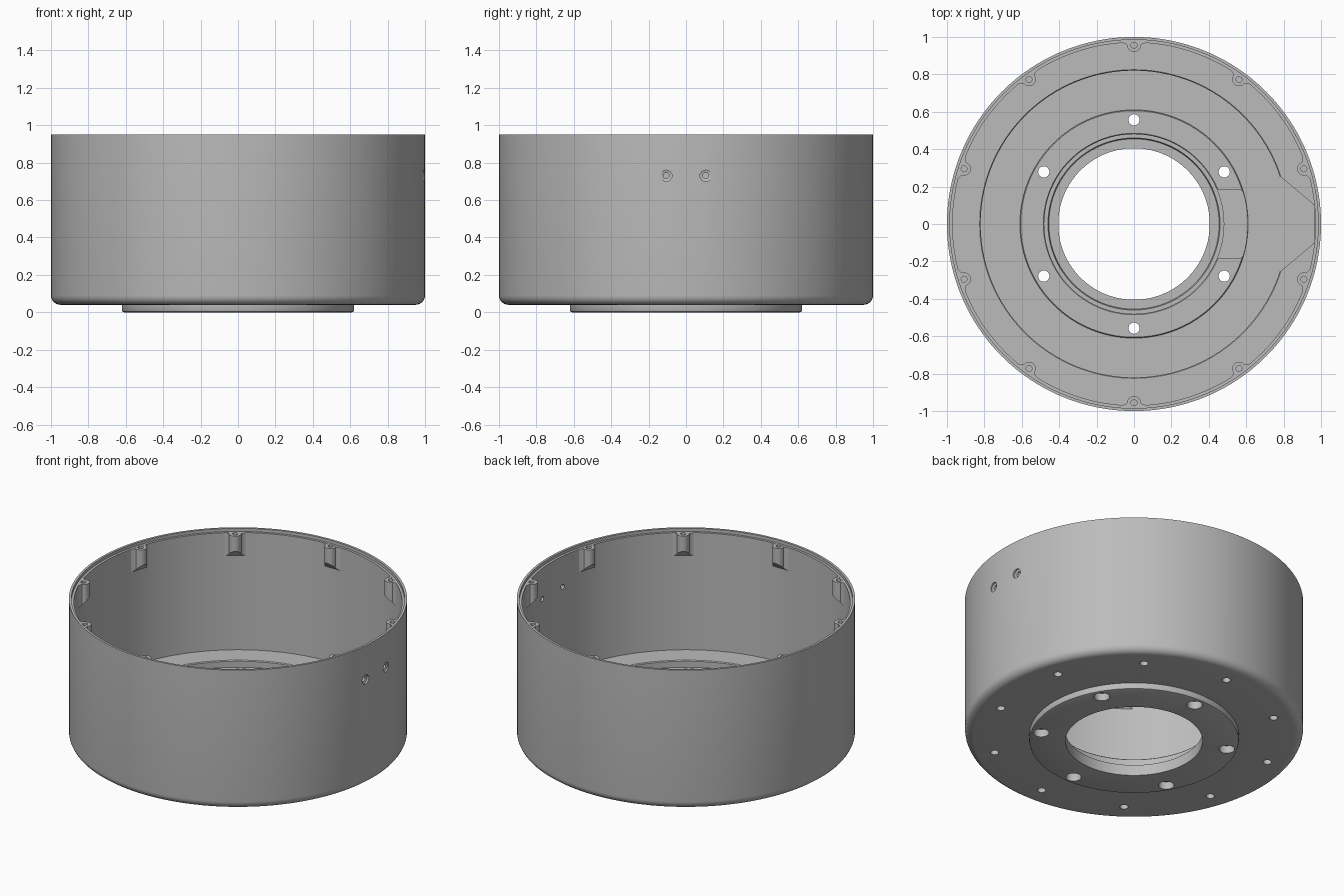
import bpy, bmesh, math
from mathutils import Matrix, Vector

if "Cube" in bpy.data.objects:
    bpy.data.objects.remove(bpy.data.objects["Cube"], do_unlink=True)

grey = bpy.data.materials.new("light grey")
grey.use_nodes = True
grey.diffuse_color = (0.5, 0.5, 0.5, 1)
grey.node_tree.nodes["Principled BSDF"].inputs["Base Color"].default_value = (0.5, 0.5, 0.5, 1)


def finish(bm, name):
    bmesh.ops.remove_doubles(bm, verts=bm.verts, dist=1e-5)
    bmesh.ops.recalc_face_normals(bm, faces=bm.faces)
    mesh = bpy.data.meshes.new(name)
    bm.to_mesh(mesh)
    bm.free()
    mesh.materials.append(grey)
    obj = bpy.data.objects.new(name, mesh)
    bpy.context.collection.objects.link(obj)
    return obj


def add_lathe(bm, profile, segments, matrix=Matrix()):
    """Revolve a closed (radius, height) profile about local z."""
    rings = []
    for i in range(segments):
        a = 2 * math.pi * i / segments
        rings.append([bm.verts.new(matrix @ Vector((r * math.cos(a), r * math.sin(a), z)))
                      for r, z in profile])
    n = len(profile)
    for i in range(segments):
        p, q = rings[i], rings[(i + 1) % segments]
        for j in range(n):
            k = (j + 1) % n
            if profile[j][0] == 0 and profile[k][0] == 0:
                continue
            if profile[j][0] == 0:
                bm.faces.new((p[j], q[k], p[k]))
            elif profile[k][0] == 0:
                bm.faces.new((p[j], q[j], p[k]))
            else:
                bm.faces.new((p[j], q[j], q[k], p[k]))


def add_prism(bm, outline, z0, z1, matrix=Matrix()):
    """Extrude an outline; z0 may be a function of the point's x."""
    low = [bm.verts.new(matrix @ Vector((x, y, z0(x) if callable(z0) else z0))) for x, y in outline]
    top = [bm.verts.new(matrix @ Vector((x, y, z1))) for x, y in outline]
    n = len(outline)
    bm.faces.new(low)
    bm.faces.new(top)
    for i in range(n):
        j = (i + 1) % n
        bm.faces.new((low[i], low[j], top[j], top[i]))


def cut(target, cutter_bm):
    cutter = finish(cutter_bm, "cutter")
    cutter.hide_render = True
    mod = target.modifiers.new("cut", 'BOOLEAN')
    mod.operation, mod.solver, mod.object = 'DIFFERENCE', 'EXACT', cutter
    bpy.context.view_layer.objects.active = target
    bpy.ops.object.modifier_apply(modifier=mod.name)
    bpy.data.objects.remove(cutter, do_unlink=True)


def polar(radius, degrees):
    return Matrix.Rotation(math.radians(degrees), 4, 'Z') @ Matrix.Translation((radius, 0, 0))


# Housing: one revolved section with rounded bottom edge, stepped floor and rim ledge
FILLET = 0.05
corner = [(1 - FILLET + FILLET * math.sin(t), 0.04 + FILLET - FILLET * math.cos(t))
          for t in [math.pi / 2 * i / 6 for i in range(7)]]
section = ([(0.405, 0), (0.61, 0), (0.617, 0.003), (0.62, 0.01), (0.62, 0.04)] + corner +
           [(1, 0.95), (0.985, 0.95), (0.985, 0.93), (0.97, 0.93),
            (0.97, 0.165), (0.825, 0.165), (0.82, 0.16), (0.82, 0.12),
            (0.61, 0.12), (0.61, 0.15), (0.605, 0.155),
            (0.485, 0.155), (0.48, 0.15), (0.48, 0.09),
            (0.46, 0.09), (0.455, 0.07), (0.405, 0.07)])
bm = bmesh.new()
add_lathe(bm, section, 160)
housing = finish(bm, "housing")

# Cable channel across the outer floor and notch through the raised ring
bm = bmesh.new()
half = [(0.70, 0.20), (0.78, 0.255), (0.965, 0.10)]
add_prism(bm, half + [(x, -y) for x, y in reversed(half)], 0.121, 0.3)
cut(housing, bm)
bm = bmesh.new()
arc = [(math.sqrt(0.607 ** 2 - y * y), y) for y in [0.15 - 0.03 * i for i in range(11)]]
add_prism(bm, [(0.43, 0.185), (0.565, 0.185), (0.58, 0.175)] + arc +
          [(0.58, -0.175), (0.565, -0.185), (0.43, -0.185)], 0.10, 0.3)
cut(housing, bm)

# Six counterbored mounting holes, ten blind holes underneath, two side holes
bm = bmesh.new()
for i in range(6):
    add_lathe(bm, [(0, -0.1), (0.046, -0.1), (0.046, 0.05), (0.03, 0.05), (0.03, 0.3), (0, 0.3)],
              24, polar(0.557, 30 + 60 * i))
for i in range(10):
    add_lathe(bm, [(0, -0.1), (0.025, -0.1), (0.025, 0.1), (0, 0.1)], 20, polar(0.85, 18 + 36 * i))
for y in (-0.105, 0.105):
    side = Matrix.Translation((0.9, y, 0.73)) @ Matrix.Rotation(math.pi / 2, 4, 'Y')
    add_lathe(bm, [(0, 0), (0.016, 0), (0.016, 0.08), (0.03, 0.084), (0.03, 0.2), (0, 0.2)], 24, side)
cut(housing, bm)

# Ten screw bosses under the rim, flared into the wall with sloping undersides
bosses = []
tip = [(0.955 - 0.036 * math.cos(t), 0.036 * math.sin(t))
       for t in [math.radians(-90 + 18 * i) for i in range(11)]]
outline = [(0.982, -0.07), (0.969, -0.066), (0.963, -0.045)] + tip + \
          [(0.963, 0.045), (0.969, 0.066), (0.982, 0.07)]
for i in range(10):
    turn = Matrix.Rotation(math.radians(18 + 36 * i), 4, 'Z')
    bm = bmesh.new()
    add_prism(bm, outline, lambda x: 0.83 - (x - 0.919), 0.929, turn)
    boss = finish(bm, "screw_boss_%d" % (i + 1))
    bm = bmesh.new()
    add_lathe(bm, [(0, 0.86), (0.016, 0.86), (0.016, 1), (0, 1)], 16, polar(0.955, 18 + 36 * i))
    cut(boss, bm)
    bosses.append(boss)

# Smooth shading with crisp edges
bpy.ops.object.select_all(action='DESELECT')
for obj in [housing] + bosses:
    obj.select_set(True)
bpy.context.view_layer.objects.active = housing
bpy.ops.object.shade_smooth_by_angle(angle=math.radians(30))
